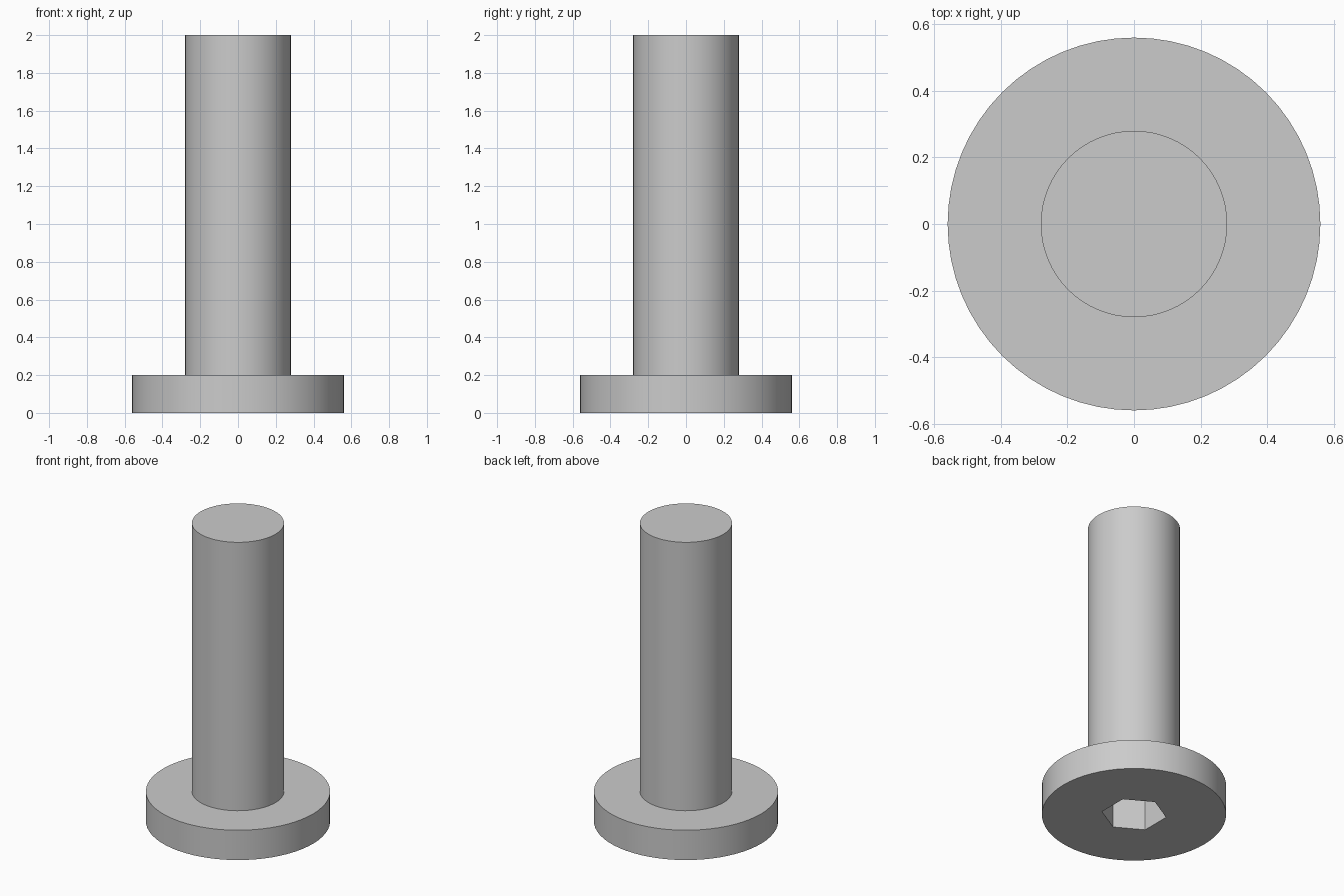
import bpy
import math
from mathutils import Matrix

cube = bpy.data.objects.get("Cube")
if cube:
    bpy.data.objects.remove(cube, do_unlink=True)

HEAD_R, SHANK_R = 0.56, 0.28
HEAD_H, TOTAL_H = 0.2, 2.0
SOCKET_R, SOCKET_DEPTH = 0.198, 0.28
SEGMENTS = 64

# Plain grey metal
steel = bpy.data.materials.new("grey_steel")
steel.use_nodes = True
grey = (0.6, 0.6, 0.6, 1.0)
steel.diffuse_color = grey
steel.node_tree.nodes["Principled BSDF"].inputs["Base Color"].default_value = grey


def lathe(name, profile, segments, turn=0.0):
    """Closed solid of revolution from (radius, height) rings, bottom to top."""
    verts, faces = [], []
    for radius, z in profile:
        for i in range(segments):
            a = turn + math.tau * i / segments
            verts.append((radius * math.cos(a), radius * math.sin(a), z))
    for ring in range(len(profile) - 1):
        base = ring * segments
        for i in range(segments):
            j = (i + 1) % segments
            faces.append((base + i, base + j, base + segments + j, base + segments + i))
    faces.append(tuple(reversed(range(segments))))
    faces.append(tuple(range(len(verts) - segments, len(verts))))
    mesh = bpy.data.meshes.new(name)
    mesh.from_pydata(verts, [], faces)
    mesh.materials.append(steel)
    obj = bpy.data.objects.new(name, mesh)
    bpy.context.collection.objects.link(obj)
    return obj


# Head and shank in one turned body
bolt = lathe("bolt_body", [(HEAD_R, 0), (HEAD_R, HEAD_H),
                           (SHANK_R, HEAD_H), (SHANK_R, TOTAL_H)], SEGMENTS)

# Hexagonal drive socket cut into the underside of the head
cutter = lathe("socket_cutter", [(SOCKET_R, -0.1), (SOCKET_R, SOCKET_DEPTH)],
               6, math.radians(30))
cutter.hide_render = True
cut = bolt.modifiers.new("hex_socket", 'BOOLEAN')
cut.operation = 'DIFFERENCE'
cut.solver = 'EXACT'
cut.object = cutter

bpy.ops.object.select_all(action='DESELECT')
bolt.select_set(True)
bpy.context.view_layer.objects.active = bolt
bpy.ops.object.modifier_apply(modifier=cut.name)
bpy.data.objects.remove(cutter, do_unlink=True)

# Smooth round walls, crisp rims
bpy.ops.object.shade_smooth_by_angle(angle=math.radians(30))
